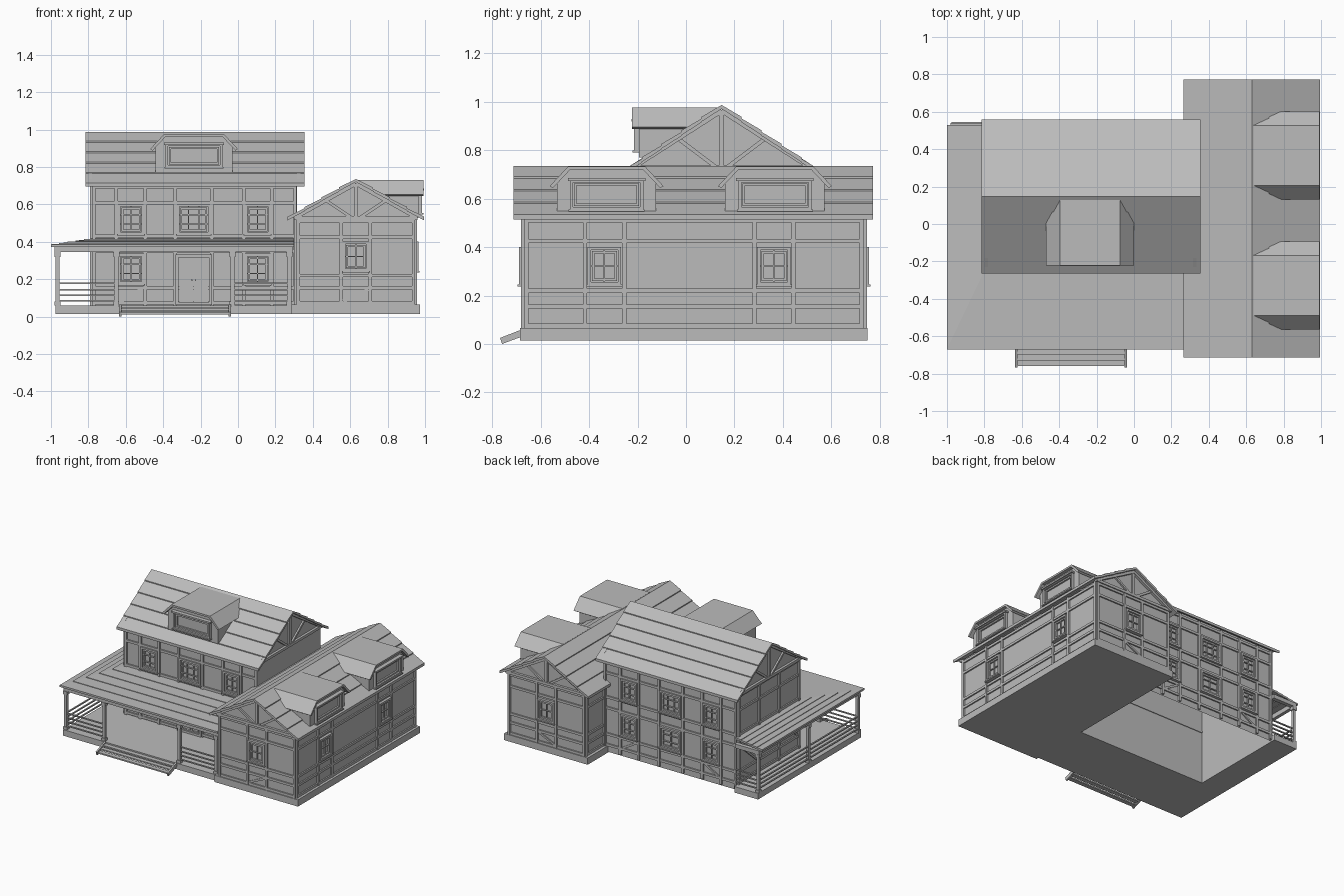
import bpy, bmesh, math
from mathutils import Matrix, Vector

if "Cube" in bpy.data.objects:
    bpy.data.objects.remove(bpy.data.objects["Cube"])

GREY = bpy.data.materials.new("plain grey")
GREY.use_nodes = True
GREY.diffuse_color = (0.5, 0.5, 0.5, 1)
GREY.node_tree.nodes["Principled BSDF"].inputs["Base Color"].default_value = (0.5, 0.5, 0.5, 1)


def finish(name, bm):
    bmesh.ops.recalc_face_normals(bm, faces=bm.faces[:])
    mesh = bpy.data.meshes.new(name)
    bm.to_mesh(mesh)
    bm.free()
    mesh.materials.append(GREY)
    bpy.context.collection.objects.link(bpy.data.objects.new(name, mesh))


def plane(origin, u, n):
    """Local frame of a wall: across, outward, up."""
    u, n = Vector(u), Vector(n)
    m = Matrix((u, n, Vector((0, 0, 1)))).transposed().to_4x4()
    return Matrix.Translation(origin) @ m


def box(bm, lo, hi, m=Matrix()):
    lo, hi = Vector(lo), Vector(hi)
    t = Matrix.Translation((lo + hi) / 2) @ Matrix.Diagonal((*(hi - lo), 1))
    bmesh.ops.create_cube(bm, size=1, matrix=m @ t)


def bar(bm, m, a, b, w=0.018, d=0.012):
    """Beam lying on a wall from a to b, both (across, up)."""
    a, b = Vector(a), Vector(b)
    mid, run = (a + b) / 2, b - a
    t = Matrix.Translation((mid.x, d / 2, mid.y)) @ Matrix.Rotation(-math.atan2(run.y, run.x), 4, 'Y')
    bmesh.ops.create_cube(bm, size=1, matrix=m @ t @ Matrix.Diagonal((run.length, d, w, 1)))


def prism(bm, points, push):
    base = [bm.verts.new(p) for p in points]
    top = [bm.verts.new(Vector(p) + Vector(push)) for p in points]
    bm.faces.new(base)
    bm.faces.new(top)
    for i in range(len(base)):
        j = (i + 1) % len(base)
        bm.faces.new((base[i], base[j], top[j], top[i]))


def profile(bm, m, pts, n0, n1):
    """Extrude an (across, up) outline along the outward axis."""
    prism(bm, [m @ Vector((u, n0, z)) for u, z in pts], m.to_3x3() @ Vector((0, n1 - n0, 0)))


def outline(bm, m, u0, u1, z0, z1, w, d):
    for z in (z0, z1):
        bar(bm, m, (u0 - w / 2, z), (u1 + w / 2, z), w, d)
    for u in (u0, u1):
        bar(bm, m, (u, z0), (u, z1), w, d)


def window(bm, m, u, z, w=0.125, h=0.145, cols=2, rows=2):
    u0, u1, z0, z1 = u - w / 2, u + w / 2, z - h / 2, z + h / 2
    outline(bm, m, u0, u1, z0, z1, 0.014, 0.02)
    outline(bm, m, u0 + 0.016, u1 - 0.016, z0 + 0.016, z1 - 0.016, 0.01, 0.012)
    bar(bm, m, (u0 - 0.012, z0 - 0.008), (u1 + 0.012, z0 - 0.008), 0.008, 0.026)
    for i in range(1, cols):
        x = u0 + w * i / cols
        bar(bm, m, (x, z0), (x, z1), 0.006, 0.01)
    for i in range(1, rows):
        y = z0 + h * i / rows
        bar(bm, m, (u0, y), (u1, y), 0.006, 0.01)


def timber(bm, m, us, zs, z0, z1):
    for u in us:
        bar(bm, m, (u, z0), (u, z1))
    for z in zs:
        bar(bm, m, (us[0], z), (us[-1], z), 0.018, 0.01)


def truss(bm, m, u, half, z0, z1):
    bar(bm, m, (u - half, z0), (u + half, z0), 0.02, 0.018)
    bar(bm, m, (u, z0), (u, z1), 0.02, 0.014)
    for s in (-1, 1):
        bar(bm, m, (u + s * half, z0), (u, z1), 0.022, 0.02)
        bar(bm, m, (u + s * 0.02, z0), (u + s * half * 0.48, z0 + (z1 - z0) * 0.5), 0.016, 0.012)


def gable_roof(name, m, half, rise, length, courses):
    """Lapped courses either side of a ridge running outward from the frame origin."""
    bm = bmesh.new()
    for s in (-1, 1):
        for i in range(courses):
            a, b = i / courses, (i + 1) / courses
            za, zb = -rise * a, -rise * b
            profile(bm, m, [(s * half * a, za), (s * half * b, zb + 0.007),
                            (s * half * b, zb - 0.013), (s * half * a, za - 0.016)], 0, length)
    finish(name, bm)


def dormer(name, m):
    """Clipped-gable dormer; frame origin is at the main ridge."""
    bm = bmesh.new()
    profile(bm, m, [(-0.235, -0.08), (-0.16, 0), (0.16, 0), (0.235, -0.08),
                    (0.222, -0.088), (0.152, -0.014), (-0.152, -0.014), (-0.222, -0.088)], 0.01, 0.362)
    finish(name + "_roof", bm)
    bm = bmesh.new()
    profile(bm, m, [(-0.205, -0.205), (-0.205, -0.07), (-0.152, -0.013),
                    (0.152, -0.013), (0.205, -0.07), (0.205, -0.205)], 0.02, 0.335)
    finish(name + "_wall", bm)
    bm = bmesh.new()
    face = m @ Matrix.Translation((0, 0.335, 0))
    window(bm, face, 0, -0.115, 0.29, 0.115, 1, 1)
    bar(bm, face, (-0.16, -0.052), (0.16, -0.052), 0.012, 0.03)
    finish(name + "_window", bm)


X, Y = Vector((1, 0, 0)), Vector((0, 1, 0))
main_front = plane((0, -0.215, 0), X, -Y)
main_back = plane((0, 0.51, 0), X, Y)
main_left = plane((-0.78, 0, 0), Y, -X)
main_right = plane((0.315, 0, 0), Y, X)
wing_front = plane((0, -0.67, 0), X, -Y)
wing_back = plane((0, 0.735, 0), X, Y)
wing_side = plane((0.945, 0, 0), Y, X)
wing_inner = plane((0.315, 0, 0), Y, -X)

# Foundations
for name, lo, hi in (("wing_foundation", (0.285, -0.685, 0.015), (0.973, 0.75, 0.065)),
                     ("front_deck", (-0.975, -0.665, 0.015), (0.285, -0.215, 0.06)),
                     ("side_deck", (-0.975, -0.215, 0.015), (-0.78, 0.545, 0.06))):
    bm = bmesh.new()
    box(bm, lo, hi)
    finish(name, bm)

# Walls: the main body is open underneath
bm = bmesh.new()
profile(bm, main_left, [(-0.215, 0.02), (-0.215, 0.725), (0.147, 0.968), (0.51, 0.725), (0.51, 0.02)], 0, -1.095)
bmesh.ops.delete(bm, geom=[f for f in bm.faces if f.calc_center_median().z < 0.03], context='FACES')
finish("main_walls", bm)
bm = bmesh.new()
profile(bm, wing_front, [(0.315, 0.06), (0.315, 0.535), (0.63, 0.715), (0.945, 0.535), (0.945, 0.06)], 0, -1.405)
finish("wing_walls", bm)

# Roofs
gable_roof("main_roof", plane((-0.815, 0.147, 0.987), Y, X), 0.412, 0.278, 1.17, 5)
gable_roof("wing_roof", plane((0.63, -0.713, 0.736), X, Y), 0.365, 0.208, 1.485, 4)
dormer("front_dormer", plane((-0.235, 0.14, 0.976), X, -Y))
for i, y in enumerate((-0.328, 0.367)):
    dormer("wing_dormer_" + str(i + 1), plane((0.63, y, 0.732), Y, X))

# Timber framing of the main body
columns = (-0.77, -0.65, -0.495, -0.335, -0.14, 0.03, 0.18, 0.305)
bays = (-0.572, -0.237, 0.105)
bm = bmesh.new()
for m in (main_front, main_back):
    timber(bm, m, columns, (0.075, 0.155, 0.35, 0.43, 0.61, 0.695), 0.03, 0.715)
    for u, s in zip((bays[0], bays[2]), (1, -1)):
        bar(bm, m, (u - 0.06 * s, 0.08), (u + 0.06 * s, 0.15), 0.014, 0.008)
timber(bm, main_left, (-0.205, 0.03, 0.265, 0.5), (0.075, 0.155, 0.35, 0.43, 0.61, 0.715), 0.03, 0.72)
for u in (-0.09, 0.385):
    bar(bm, main_left, (u - 0.1, 0.165), (u + 0.1, 0.34), 0.014, 0.008)
for m in (main_left, main_right):
    truss(bm, m, 0.147, 0.37, 0.728, 0.965)
finish("main_timbers", bm)

# Timber framing of the wing
levels = (0.075, 0.155, 0.22, 0.425, 0.51)
bm = bmesh.new()
for m in (wing_front, wing_back):
    timber(bm, m, (0.322, 0.552, 0.708, 0.938), levels, 0.065, 0.53)
    bar(bm, m, (0.565, 0.085), (0.695, 0.145), 0.014, 0.008)
    truss(bm, m, 0.63, 0.33, 0.528, 0.712)
timber(bm, wing_side, (-0.66, -0.417, -0.255, 0.283, 0.443, 0.726), levels, 0.065, 0.53)
for us in ((-0.66, -0.44, -0.225), (0.52, 0.726)):
    timber(bm, wing_inner, us, levels, 0.065, 0.53)
finish("wing_timbers", bm)

# Windows
bm = bmesh.new()
for m in (main_front, main_back):
    for u in bays:
        wide = 0.165 if u == bays[1] else 0.125
        window(bm, m, u, 0.52, wide, 0.15, 3 if wide > 0.15 else 2, 3)
        if m is main_back or u != bays[1]:
            window(bm, m, u, 0.255, wide, 0.15, 2, 3)
for m in (wing_front, wing_back):
    window(bm, m, 0.63, 0.322)
for y in (-0.337, 0.363):
    window(bm, wing_side, y, 0.322)
finish("windows", bm)

# Double front door
bm = bmesh.new()
outline(bm, main_front, -0.327, -0.147, 0.07, 0.325, 0.016, 0.022)
for s in (-1, 1):
    u = bays[1] + s * 0.04
    box(bm, (u - 0.037, 0, 0.07), (u + 0.037, 0.008, 0.315), main_front)
    for z0, z1 in ((0.085, 0.155), (0.17, 0.225), (0.24, 0.3)):
        outline(bm, main_front, u - 0.024, u + 0.024, z0, z1, 0.006, 0.012)
    box(bm, (u - s * 0.03 - 0.004, 0, 0.19), (u - s * 0.03 + 0.004, 0.02, 0.2), main_front)
finish("front_door", bm)

# Porch roof: lapped strips mitred round the corner
strips = 5
bm = bmesh.new()


def ring(t, lift):
    x, y, z = -1 + 0.22 * t, -0.67 + 0.46 * t, 0.383 + 0.034 * t + lift
    return Vector((0.3, y, z)), Vector((x, y, z)), Vector((x, 0.53, z))


for i in range(strips):
    outer, inner = ring(i / strips, 0.004), ring((i + 1) / strips, 0)
    for k in (0, 1):
        prism(bm, (outer[k], outer[k + 1], inner[k + 1], inner[k]), (0, 0, -0.014))
finish("porch_roof", bm)

# Porch beams, posts and rails
bm = bmesh.new()
box(bm, (-0.98, -0.655, 0.345), (0.295, -0.63, 0.375))
box(bm, (-0.98, -0.655, 0.345), (-0.955, 0.535, 0.375))
box(bm, (-0.98, 0.51, 0.345), (-0.78, 0.54, 0.375))
finish("porch_beams", bm)
front_y, side_x = -0.643, -0.965
posts = [(x, front_y) for x in (side_x, -0.65, -0.03, 0.275)] + [(side_x, y) for y in (-0.06, 0.525)]
bm = bmesh.new()
for x, y in posts:
    for r, z0, z1 in ((0.01, 0.06, 0.345), (0.015, 0.06, 0.08), (0.016, 0.32, 0.345)):
        box(bm, (x - r, y - r, z0), (x + r, y + r, z1))
finish("porch_posts", bm)
bm = bmesh.new()
for z in (0.085, 0.115, 0.145, 0.178):
    for x0, x1, y in ((side_x, -0.65, front_y), (-0.03, 0.275, front_y), (side_x, -0.78, 0.525)):
        box(bm, (x0, y - 0.005, z - 0.004), (x1, y + 0.005, z + 0.004))
    box(bm, (side_x - 0.005, front_y, z - 0.004), (side_x + 0.005, 0.525, z + 0.004))
finish("porch_rails", bm)

# Front steps between sloping stringers
bm = bmesh.new()
for x in (-0.635, -0.05):
    prism(bm, [(x, -0.665, 0.065), (x, -0.768, 0.025), (x, -0.76, 0), (x, -0.665, 0.035)], (0.012, 0, 0))
for i in range(3):
    y, z = -0.665 - 0.031 * i, 0.05 - 0.014 * i
    box(bm, (-0.63, y - 0.033, z - 0.01), (-0.043, y, z))
finish("front_steps", bm)
